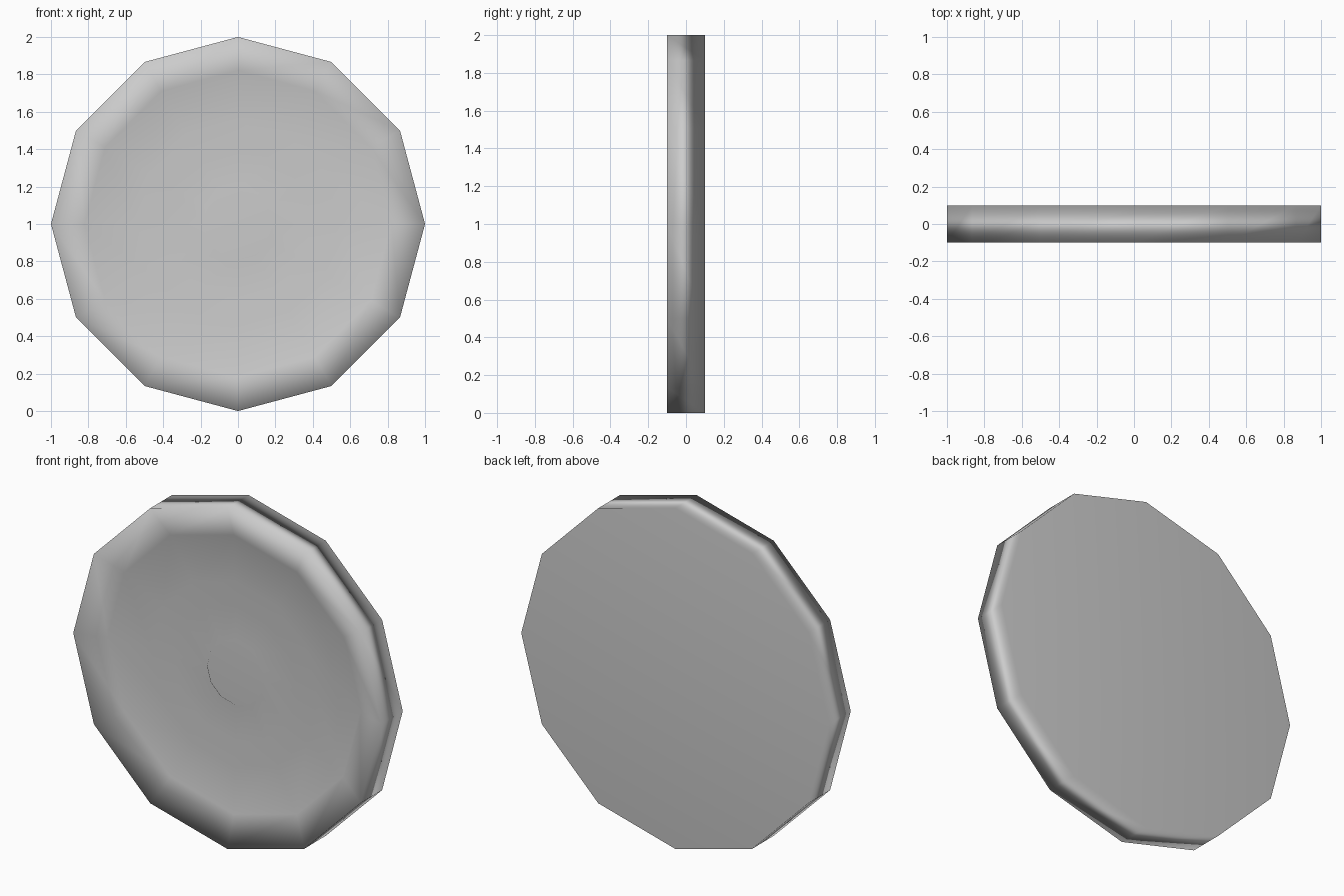
import bpy, bmesh, math

if "Cube" in bpy.data.objects:
    bpy.data.objects.remove(bpy.data.objects["Cube"])

SIDES = 12
# Profile (radius, y) from the front boss, over the rim, to the back edge
PROFILE = [(0.18, -0.03), (0.19, -0.02), (0.40, -0.02), (0.54, -0.03),
           (0.82, -0.04), (1.0, -0.10), (1.0, 0.10)]

bm = bmesh.new()

# Rings of the dish
rings = []
for r, y in PROFILE:
    rings.append([bm.verts.new((r * math.sin(2 * math.pi * i / SIDES), y,
                                1 + r * math.cos(2 * math.pi * i / SIDES)))
                  for i in range(SIDES)])
for a, b in zip(rings, rings[1:]):
    for i in range(SIDES):
        j = (i + 1) % SIDES
        bm.faces.new((a[i], a[j], b[j], b[i]))

# Boss face and flat back
bm.faces.new(rings[0])
bm.faces.new(rings[-1])

bmesh.ops.recalc_face_normals(bm, faces=bm.faces)
for f in bm.faces:
    f.smooth = True

mesh = bpy.data.meshes.new("dished_disc")
bm.to_mesh(mesh)
bm.free()
disc = bpy.data.objects.new("dished_disc", mesh)
bpy.context.collection.objects.link(disc)

# Large faces dominate the smooth shading
disc.modifiers.new("weighted_normals", 'WEIGHTED_NORMAL').mode = 'FACE_AREA'
